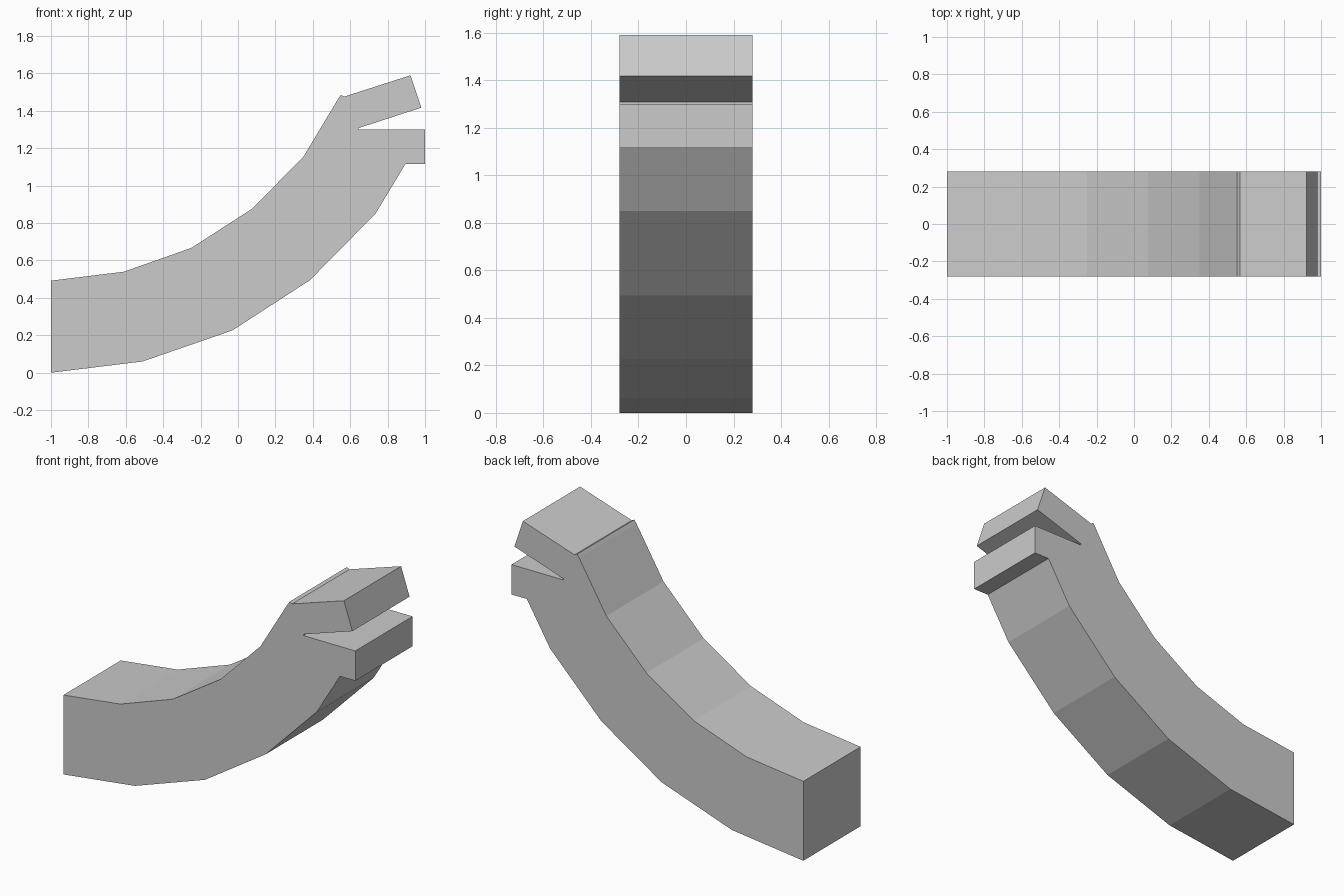
import bpy, bmesh

if "Cube" in bpy.data.objects:
    bpy.data.objects.remove(bpy.data.objects["Cube"])

HALF_WIDTH = 0.28

# Side outline (x, z), assembled from the curved arm and the two prongs
under_curve = [(-1, 0), (-0.51, 0.06), (-0.03, 0.226), (0.385, 0.495), (0.735, 0.85), (0.895, 1.115)]
lower_prong = [(1.0, 1.115), (1.0, 1.3), (0.645, 1.3)]
upper_prong = [(0.645, 1.308), (0.98, 1.417), (0.922, 1.59), (0.568, 1.476)]
upper_curve = [(0.55, 1.485), (0.536, 1.465), (0.35, 1.155), (0.075, 0.876),
               (-0.25, 0.667), (-0.61, 0.54), (-1, 0.492)]


def extrude_profile(name, outline, half):
    """Extrude an x-z outline along y into a closed flat-shaded solid."""
    bm = bmesh.new()
    face = bm.faces.new([bm.verts.new((x, -half, z)) for x, z in outline])
    result = bmesh.ops.extrude_face_region(bm, geom=[face], use_keep_orig=True)
    verts = [g for g in result["geom"] if isinstance(g, bmesh.types.BMVert)]
    bmesh.ops.translate(bm, verts=verts, vec=(0, 2 * half, 0))
    bmesh.ops.recalc_face_normals(bm, faces=bm.faces)
    mesh = bpy.data.meshes.new(name)
    bm.to_mesh(mesh)
    bm.free()
    obj = bpy.data.objects.new(name, mesh)
    bpy.context.collection.objects.link(obj)
    return obj


# Curved arm ending in a split pair of prongs
extrude_profile("curved_forked_arm", under_curve + lower_prong + upper_prong + upper_curve, HALF_WIDTH)
